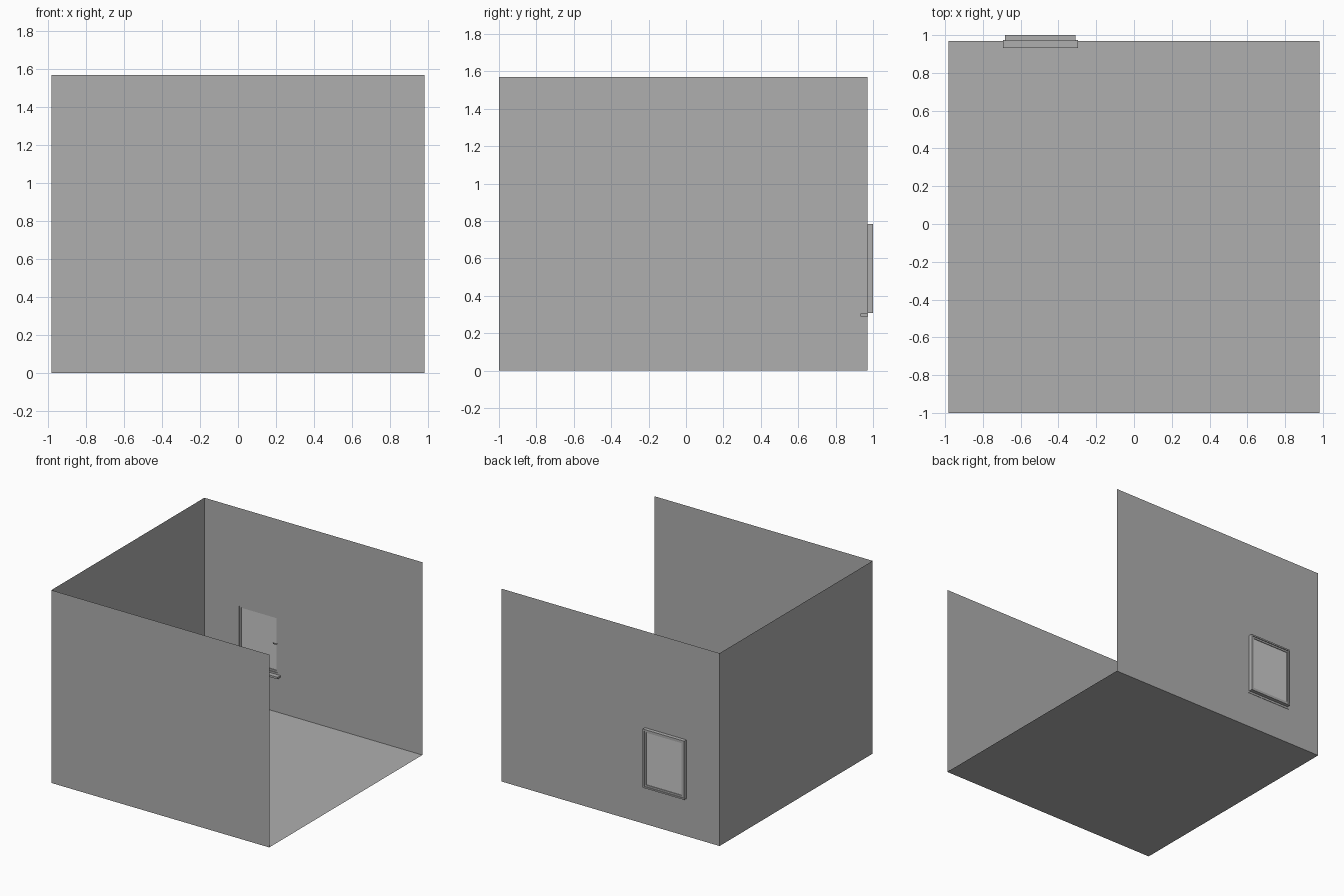
import bpy, bmesh

if "Cube" in bpy.data.objects:
    bpy.data.objects.remove(bpy.data.objects["Cube"])

X, Y0, Y1, H = 0.982, -1.0, 0.97, 1.57      # room extents
WX0, WX1, WZ0, WZ1 = -0.683, -0.31, 0.307, 0.785  # window opening


def mat(name, v):
    m = bpy.data.materials.new(name)
    m.diffuse_color = (v, v, v, 1)
    m.use_nodes = True
    m.node_tree.nodes["Principled BSDF"].inputs["Base Color"].default_value = m.diffuse_color
    return m


DARK = mat("wall_grey", 0.43)
FRAME = mat("frame_grey", 0.43)


def make(name, build, m=None):
    bm = bmesh.new()
    build(bm)
    bmesh.ops.remove_doubles(bm, verts=bm.verts, dist=1e-5)
    me = bpy.data.meshes.new(name)
    bm.to_mesh(me)
    bm.free()
    if m:
        me.materials.append(m)
    ob = bpy.data.objects.new(name, me)
    bpy.context.collection.objects.link(ob)
    return ob


def quad(bm, *pts):
    bm.faces.new([bm.verts.new(p) for p in pts])


def box(name, x0, x1, y0, y1, z0, z1, m=None):
    def build(bm):
        bmesh.ops.create_cube(bm, size=1)
        for v in bm.verts:
            v.co = ((x0 + x1) / 2 + v.co.x * (x1 - x0),
                    (y0 + y1) / 2 + v.co.y * (y1 - y0),
                    (z0 + z1) / 2 + v.co.z * (z1 - z0))
    return make(name, build, m)


def ring(name, x0, x1, z0, z1, w, y0, y1, m=None):
    """Rectangular frame of border w, from depth y0 to y1."""
    def corners(d, y):
        return [(x0 + d, y, z0 + d), (x1 - d, y, z0 + d),
                (x1 - d, y, z1 - d), (x0 + d, y, z1 - d)]

    def build(bm):
        loops = [corners(0, y0), corners(0, y1), corners(w, y1), corners(w, y0)]
        for k in range(4):
            a, b = loops[k], loops[(k + 1) % 4]
            for i in range(4):
                j = (i + 1) % 4
                quad(bm, a[i], a[j], b[j], b[i])
        bmesh.ops.remove_doubles(bm, verts=bm.verts, dist=1e-5)
        bmesh.ops.recalc_face_normals(bm, faces=bm.faces)
    return make(name, build, m)


# Floor and the two plain walls (single sheets, right side open)
make("floor", lambda bm: quad(bm, (-X, Y0, 0), (X, Y0, 0), (X, Y1, 0), (-X, Y1, 0)), DARK)
make("front_wall", lambda bm: quad(bm, (-X, Y0, 0), (X, Y0, 0), (X, Y0, H), (-X, Y0, H)), DARK)
make("left_wall", lambda bm: quad(bm, (-X, Y1, 0), (-X, Y0, 0), (-X, Y0, H), (-X, Y1, H)), DARK)


# Back wall with window opening
def back_wall(bm):
    o = [(-X, Y1, 0), (X, Y1, 0), (X, Y1, H), (-X, Y1, H)]
    n = [(WX0, Y1, WZ0), (WX1, Y1, WZ0), (WX1, Y1, WZ1), (WX0, Y1, WZ1)]
    for i in range(4):
        j = (i + 1) % 4
        quad(bm, o[j], o[i], n[i], n[j])


make("back_wall", back_wall, DARK)

# Window: outer frame, sash, pane
ring("window_frame", WX0, WX1, WZ0, WZ1, 0.012, Y1, 1.0, FRAME)
d = 0.012
ring("window_sash", WX0 + d, WX1 - d, WZ0 + d, WZ1 - d, 0.014, 0.977, 0.993, FRAME)
g = 0.025
box("window_pane", WX0 + g, WX1 - g, 0.983, 0.987, WZ0 + g, WZ1 - g)

# Handle on the sash
box("handle_stem", -0.334, -0.325, 0.973, 0.978, 0.544, 0.553, FRAME)
box("handle_lever", -0.365, -0.325, 0.971, 0.974, 0.544, 0.553, FRAME)

# Inner sill, its edge just showing through the wall
box("window_sill", -0.693, -0.297, 0.932, 0.973, 0.289, 0.305, FRAME)
